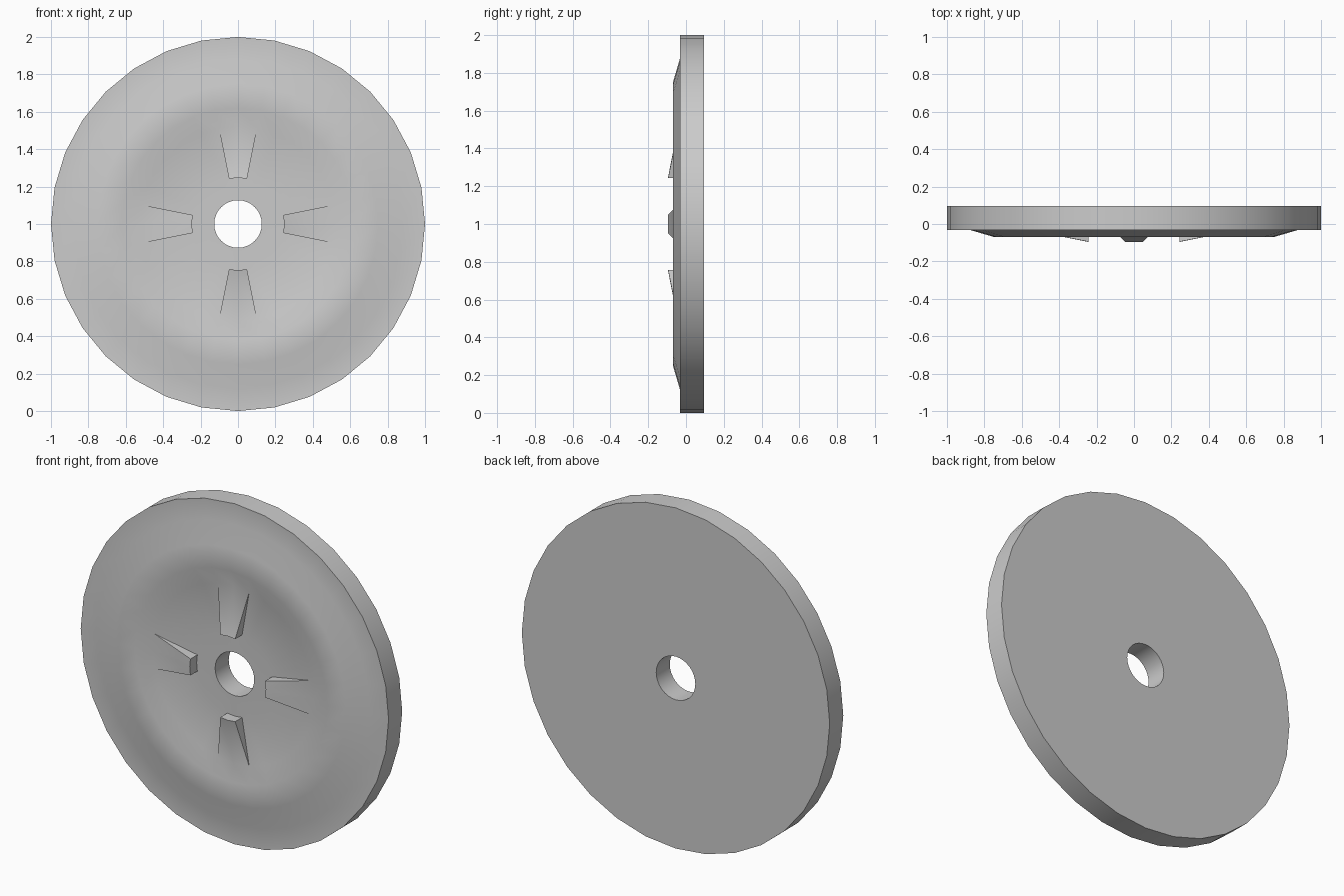
import bpy, bmesh, math

if "Cube" in bpy.data.objects:
    bpy.data.objects.remove(bpy.data.objects["Cube"])

N = 32                      # sides of the disc
CZ = 1.0                    # height of the centre
TIP_Y = -0.095              # front-most point of the wedges

# Closed cross-section (radius, y): hole, floor, raised ring, rim, flat back
profile = [(0.127, -0.031), (0.247, -0.031), (0.522, -0.041), (0.62, -0.069),
           (0.75, -0.069), (0.88, -0.031), (1.0, -0.031),
           (1.0, 0.095), (0.127, 0.095)]
WEDGE = 1                   # profile segment that carries the wedges

bm = bmesh.new()


def ring(r, y):
    return [bm.verts.new((r * math.cos(2 * math.pi * i / N), y,
                          CZ + r * math.sin(2 * math.pi * i / N)))
            for i in range(N)]


rings = [ring(r, y) for r, y in profile]

# Raised inner corners of the four wedges (two sectors each)
tips = {}
for q in range(4):
    for d in (-1, 0, 1):
        i = (q * N // 4 + d) % N
        a = 2 * math.pi * i / N
        r = profile[WEDGE][0]
        tips[i] = bm.verts.new((r * math.cos(a), TIP_Y, CZ + r * math.sin(a)))

# Disc surface, with the wedge tops ramping up toward the hole
for s in range(len(rings)):
    inner, outer = rings[s], rings[(s + 1) % len(rings)]
    for i in range(N):
        j = (i + 1) % N
        if s == WEDGE and i in tips and j in tips:
            bm.faces.new((tips[i], tips[j], outer[j], outer[i]))
            bm.faces.new((inner[i], inner[j], tips[j], tips[i]))
        else:
            bm.faces.new((inner[i], inner[j], outer[j], outer[i]))

# Triangular side walls of the wedges
for q in range(4):
    for d in (-1, 1):
        i = (q * N // 4 + d) % N
        bm.faces.new((rings[WEDGE][i], tips[i], rings[WEDGE + 1][i]))

bmesh.ops.recalc_face_normals(bm, faces=bm.faces)
mesh = bpy.data.meshes.new("weight_disc")
bm.to_mesh(mesh)
bm.free()
disc = bpy.data.objects.new("weight_disc", mesh)
bpy.context.collection.objects.link(disc)

# Smooth surface with crisp rim and wedge edges
bpy.context.view_layer.objects.active = disc
disc.select_set(True)
bpy.ops.object.shade_smooth_by_angle(angle=math.radians(30))
